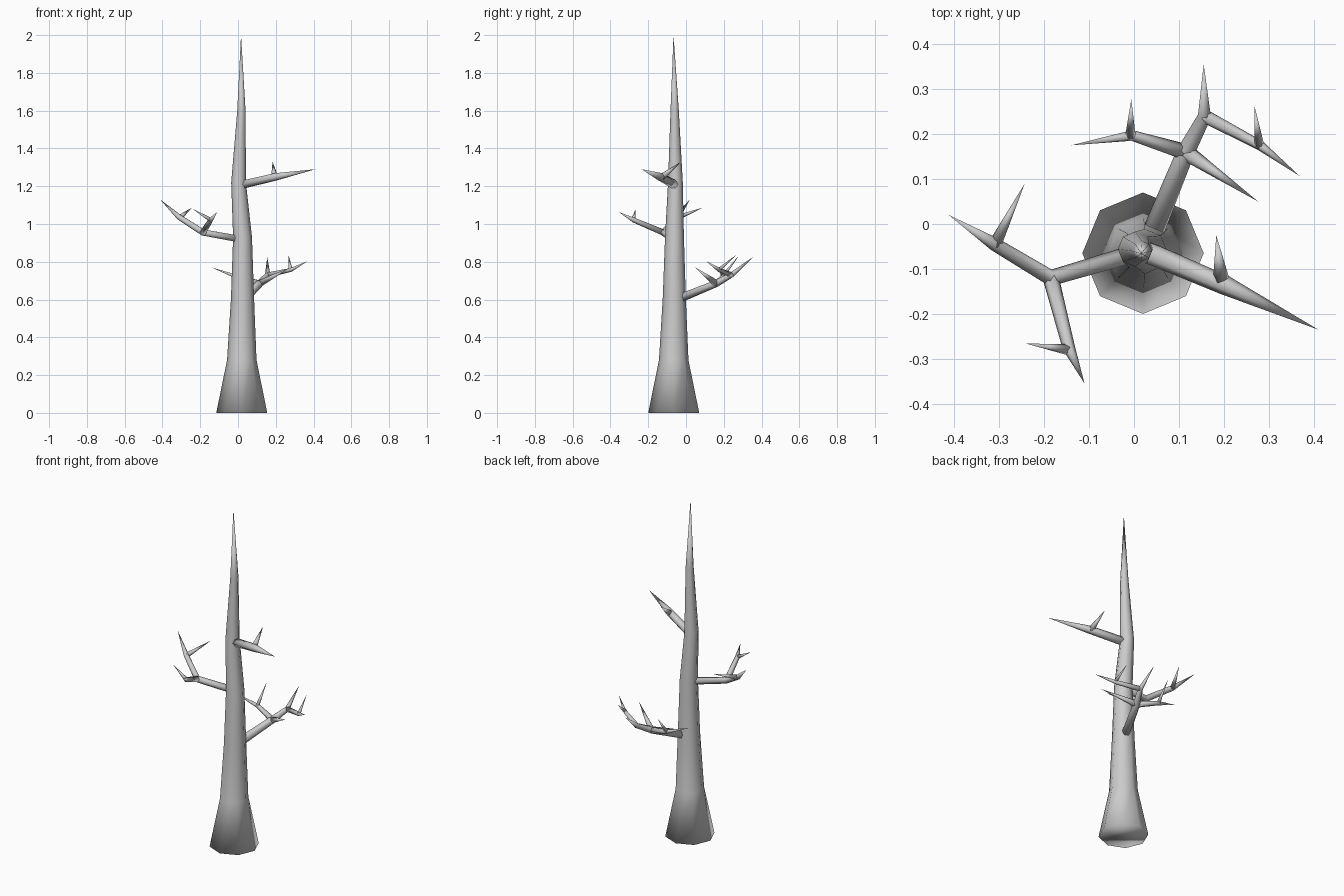
import bpy, bmesh, math
from mathutils import Vector

if "Cube" in bpy.data.objects:
    bpy.data.objects.remove(bpy.data.objects["Cube"])


def tube(name, pts, sides, level=False):
    """Smooth tapered tube through (x, y, z, radius) points; radius 0 ends in a point."""
    bm = bmesh.new()
    pos = [Vector(p[:3]) for p in pts]
    rings = []
    for i, p in enumerate(pos):
        r = pts[i][3]
        if r == 0:
            rings.append([bm.verts.new(p)])
            continue
        d = Vector((0, 0, 0))
        if i > 0:
            d += (p - pos[i - 1]).normalized()
        if i < len(pos) - 1:
            d += (pos[i + 1] - p).normalized()
        d.normalize()
        if level:
            u, v = Vector((1, 0, 0)), Vector((0, 1, 0))
        else:
            u = d.cross(Vector((0, 0, 1))).normalized()
            v = d.cross(u)
        ring = []
        for k in range(sides):
            a = 2 * math.pi * k / sides
            ring.append(bm.verts.new(p + r * (u * math.cos(a) + v * math.sin(a))))
        rings.append(ring)
    bm.faces.new(rings[0])
    for a, b in zip(rings, rings[1:]):
        for k in range(sides):
            n = (k + 1) % sides
            if len(b) == 1:
                bm.faces.new((a[k], a[n], b[0]))
            else:
                bm.faces.new((a[k], a[n], b[n], b[k]))
    bmesh.ops.recalc_face_normals(bm, faces=bm.faces[:])
    for f in bm.faces:
        f.smooth = True
    me = bpy.data.meshes.new(name)
    bm.to_mesh(me)
    bm.free()
    ob = bpy.data.objects.new(name, me)
    bpy.context.collection.objects.link(ob)


# Trunk: flared octagonal base, slight bends, pointed top
tube("trunk", [(0.02, -0.065, 0, 0.135), (0.02, -0.065, 0.28, 0.078),
               (0.024, -0.062, 0.61, 0.061), (0.024, -0.061, 0.93, 0.05),
               (0.003, -0.056, 1.22, 0.039), (0.018, -0.06, 1.6, 0.022),
               (0.016, -0.066, 2.0, 0)], 8, level=True)

# Upper right branch
tube("upper_branch", [(0.01, -0.055, 1.205, 0.024), (0.2, -0.135, 1.25, 0.022),
                      (0.41, -0.235, 1.29, 0)], 6)
tube("upper_twig", [(0.195, -0.133, 1.245, 0.02), (0.183, -0.025, 1.33, 0)], 6)

# Left branch and its two forks
L = (-0.185, -0.12, 0.955)
tube("left_branch", [(0.02, -0.06, 0.918, 0.02), (*L, 0.019),
                     (-0.31, -0.045, 1.035, 0.015), (-0.412, 0.02, 1.13, 0)], 6)
tube("left_twig", [(-0.31, -0.047, 1.033, 0.015), (-0.243, 0.09, 1.087, 0)], 6)
tube("left_fork", [(*L, 0.018), (-0.145, -0.275, 1.02, 0.014),
                   (-0.11, -0.355, 1.063, 0)], 6)
tube("left_fork_twig", [(-0.142, -0.28, 1.02, 0.013), (-0.24, -0.266, 1.08, 0)], 6)

# Lower back branch and its forks
B = (0.115, 0.16, 0.685)
B2 = (0.157, 0.24, 0.73)
tube("back_branch", [(0.025, -0.06, 0.595, 0.025), (*B, 0.02), (*B2, 0.015),
                     (0.155, 0.355, 0.825, 0)], 6)
tube("back_left_fork", [(*B, 0.018), (-0.005, 0.197, 0.72, 0.012),
                        (-0.14, 0.175, 0.77, 0)], 6)
tube("back_left_twig", [(-0.008, 0.193, 0.72, 0.012), (-0.006, 0.278, 0.83, 0)], 6)
tube("back_right_spike", [(*B, 0.019), (0.276, 0.05, 0.77, 0)], 6)
tube("back_right_fork", [(*B2, 0.015), (0.28, 0.175, 0.757, 0.011),
                         (0.368, 0.107, 0.803, 0)], 6)
tube("back_right_twig", [(0.279, 0.173, 0.757, 0.011), (0.268, 0.262, 0.833, 0)], 6)
